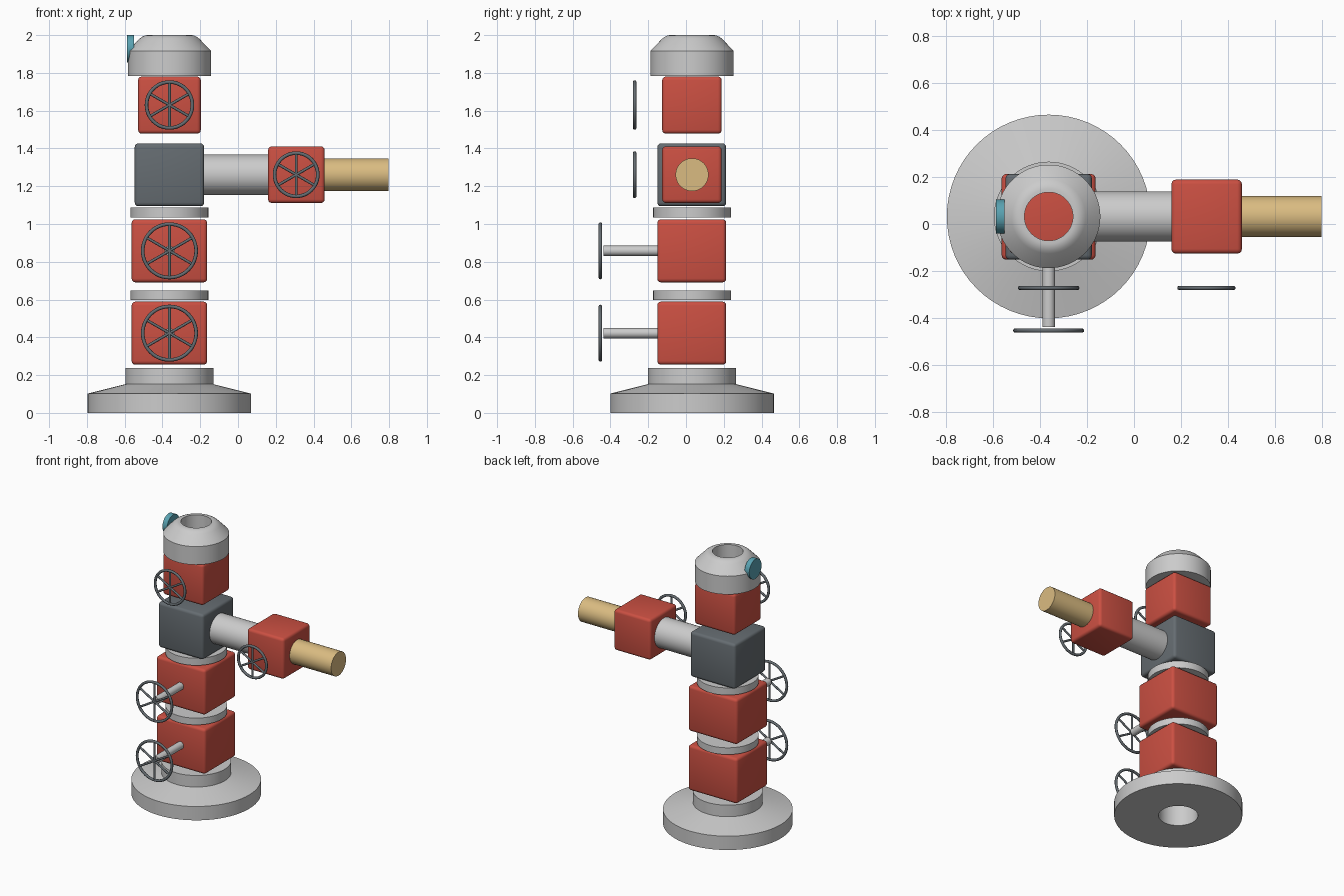
import bpy, bmesh, math
from mathutils import Vector, Matrix

if "Cube" in bpy.data.objects:
    bpy.data.objects.remove(bpy.data.objects["Cube"])

CX, CY = -0.363, 0.032      # axis of the vertical stack
ARM_Z = 1.261               # height of the side arm


def material(name, rgb):
    m = bpy.data.materials.new(name)
    m.diffuse_color = (*rgb, 1)
    m.use_nodes = True
    m.node_tree.nodes["Principled BSDF"].inputs["Base Color"].default_value = m.diffuse_color
    return m


RED = material("red paint", (0.60, 0.08, 0.055))
DARK = material("dark steel", (0.13, 0.15, 0.165))
TAN = material("tan pipe", (0.70, 0.50, 0.22))
BLUE = material("blue gauge", (0.10, 0.36, 0.44))


def finish(name, bm, mat=None, angle=35):
    bmesh.ops.recalc_face_normals(bm, faces=bm.faces)
    me = bpy.data.meshes.new(name)
    bm.to_mesh(me)
    bm.free()
    ob = bpy.data.objects.new(name, me)
    bpy.context.collection.objects.link(ob)
    if mat:
        me.materials.append(mat)
    bpy.ops.object.select_all(action='DESELECT')
    bpy.context.view_layer.objects.active = ob
    ob.select_set(True)
    bpy.ops.object.shade_smooth_by_angle(angle=math.radians(angle))
    return ob


def lathe(name, profile, n=64):
    """Closed (radius, z) profile turned around the stack axis."""
    bm = bmesh.new()
    rings = [[bm.verts.new((CX + r * math.cos(2 * math.pi * i / n),
                            CY + r * math.sin(2 * math.pi * i / n), z))
              for i in range(n)] for r, z in profile]
    for k, a in enumerate(rings):
        b = rings[(k + 1) % len(rings)]
        for i in range(n):
            j = (i + 1) % n
            bm.faces.new((a[i], a[j], b[j], b[i]))
    return finish(name, bm)


def add_rod(bm, p, q, r, n=48):
    p, q = Vector(p), Vector(q)
    rot = (q - p).to_track_quat('Z', 'Y').to_matrix().to_4x4()
    bmesh.ops.create_cone(bm, cap_ends=True, segments=n, radius1=r, radius2=r,
                          depth=(q - p).length,
                          matrix=Matrix.Translation((p + q) / 2) @ rot)


def rod(name, p, q, r, mat=None):
    bm = bmesh.new()
    add_rod(bm, p, q, r)
    return finish(name, bm, mat)


def block(name, x0, x1, y0, y1, z0, z1, mat, bevel=0.02):
    bm = bmesh.new()
    bmesh.ops.create_cube(bm, size=1, matrix=Matrix.Translation(
        ((x0 + x1) / 2, (y0 + y1) / 2, (z0 + z1) / 2))
        @ Matrix.Diagonal((x1 - x0, y1 - y0, z1 - z0, 1)))
    bmesh.ops.bevel(bm, geom=bm.edges[:], offset=bevel, segments=3,
                    profile=0.5, affect='EDGES')
    return finish(name, bm, mat)


def wheel(name, x, y, z, radius, tube=0.0095, n=48, m=10):
    """Upright hand wheel with three full-width spokes."""
    bm = bmesh.new()
    big = radius - tube
    rings = []
    for i in range(n):
        a = 2 * math.pi * i / n
        ring = []
        for j in range(m):
            b = 2 * math.pi * j / m
            d = big + tube * math.cos(b)
            ring.append(bm.verts.new((x + d * math.cos(a), y + tube * math.sin(b),
                                      z + d * math.sin(a))))
        rings.append(ring)
    for i in range(n):
        a, b = rings[i], rings[(i + 1) % n]
        for j in range(m):
            k = (j + 1) % m
            bm.faces.new((a[j], a[k], b[k], b[j]))
    for deg in (30, 90, 150):
        c, s = big * math.cos(math.radians(deg)), big * math.sin(math.radians(deg))
        add_rod(bm, (x - c, y, z - s), (x + c, y, z + s), 0.0075, 10)
    return finish(name, bm, DARK, 50)


# Base flange with open bore
lathe("base_flange", [(0.133, 0), (0.433, 0), (0.433, 0.102), (0.233, 0.152),
                      (0.233, 0.237), (0.133, 0.237)])

# Lower valves with stems and hand wheels
for label, z in (("lower", 0.422), ("upper", 0.858)):
    block(label + "_master_valve", CX - 0.2, CX + 0.2, CY - 0.184, CY + 0.181,
          z - 0.167, z + 0.167, RED)
    rod(label + "_valve_stem", (CX, -0.438, z), (CX, CY - 0.15, z), 0.027)
    wheel(label + "_valve_wheel", CX, -0.453, z, 0.151)

# Spacer flanges between blocks
for label, z0, z1 in (("lower", 0.597, 0.647), ("upper", 1.035, 1.088)):
    rod(label + "_spacer_flange", (CX, CY, z0), (CX, CY, z1), 0.206)

# Central tee block and top valve
block("tee_block", CX - 0.184, CX + 0.184, CY - 0.184, CY + 0.181,
      1.094, 1.427, DARK)
block("top_valve", CX - 0.166, CX + 0.166, CY - 0.158, CY + 0.157,
      1.478, 1.781, RED)
wheel("top_valve_wheel", CX, -0.272, 1.63, 0.131)

# Hollow cap with chamfered shoulder
lathe("top_cap", [(0.103, 1.783), (0.22, 1.783), (0.22, 1.917), (0.158, 1.981),
                  (0.145, 1.991), (0.13, 1.998), (0.117, 2.0), (0.103, 2.0)])

# Gauge disc beside the cap
rod("gauge", (-0.588, CY, 1.928), (-0.55, CY, 1.928), 0.072, BLUE)

# Side arm: pipe, wing valve and outlet
rod("arm_pipe", (-0.2, CY, ARM_Z), (0.18, CY, ARM_Z), 0.107)
block("wing_valve", 0.159, 0.459, CY - 0.158, CY + 0.157,
      ARM_Z - 0.15, ARM_Z + 0.15, RED)
rod("outlet_pipe", (0.44, CY, ARM_Z), (0.797, CY, ARM_Z), 0.087, TAN)
wheel("wing_valve_wheel", 0.308, -0.272, ARM_Z, 0.124)
